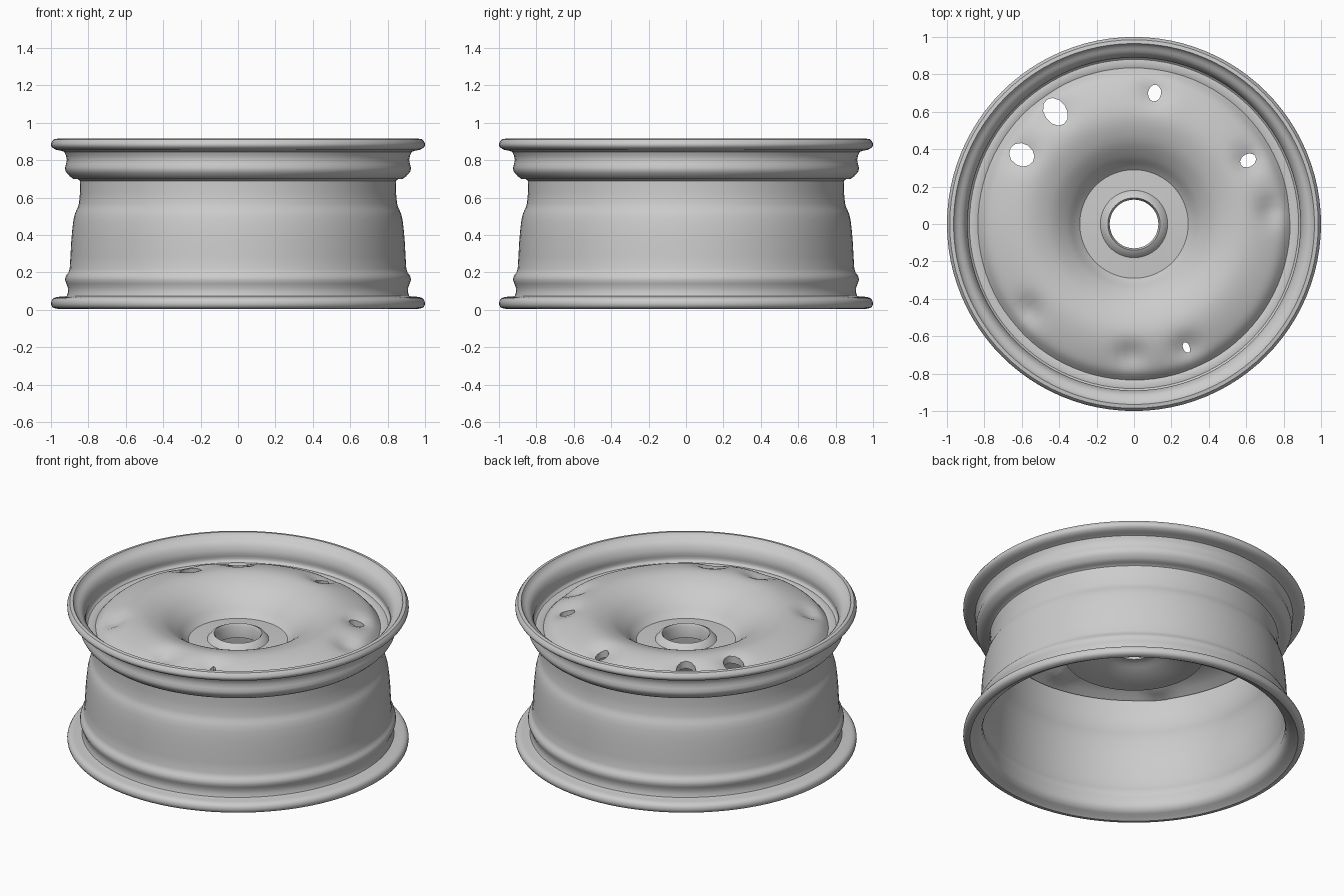
import bpy, bmesh, math
from mathutils import Vector

cube = bpy.data.objects.get("Cube")
if cube:
    bpy.data.objects.remove(cube)

SEGMENTS = 96
steel = bpy.data.materials.new("grey_steel")
steel.use_nodes = True
GREY = (0.6, 0.6, 0.6, 1)
steel.diffuse_color = GREY
steel.node_tree.nodes["Principled BSDF"].inputs["Base Color"].default_value = GREY


def add_object(name, bm):
    mesh = bpy.data.meshes.new(name)
    bm.to_mesh(mesh)
    bm.free()
    mesh.materials.append(steel)
    obj = bpy.data.objects.new(name, mesh)
    bpy.context.collection.objects.link(obj)
    return obj


def smooth_path(points, steps=3):
    """Catmull-Rom curve through (radius, height) points."""
    pts = [Vector(p) for p in points]
    pts = [pts[0]] + pts + [pts[-1]]
    path = []
    for a, b, c, d in zip(pts, pts[1:], pts[2:], pts[3:]):
        for i in range(steps):
            t = i / steps
            path.append(0.5 * (2 * b + (c - a) * t + (2 * a - 5 * b + 4 * c - d) * t * t
                               + (3 * b - a - 3 * c + d) * t ** 3))
    return path + [pts[-1]]


def lathe(profile):
    """Closed profile swept around z."""
    bm = bmesh.new()
    rings = []
    for s in range(SEGMENTS):
        a = math.tau * s / SEGMENTS
        rings.append([bm.verts.new((r * math.cos(a), r * math.sin(a), z)) for r, z in profile])
    n = len(profile)
    for s in range(SEGMENTS):
        here, there = rings[s], rings[(s + 1) % SEGMENTS]
        for i in range(n):
            j = (i + 1) % n
            bm.faces.new((here[i], there[i], there[j], here[j]))
    bmesh.ops.recalc_face_normals(bm, faces=bm.faces)
    return bm


def shade(obj):
    bpy.ops.object.select_all(action='DESELECT')
    obj.select_set(True)
    bpy.context.view_layer.objects.active = obj
    bpy.ops.object.shade_smooth_by_angle(angle=math.radians(40))


# Barrel with rolled lips, bead seats and drop centre
barrel_outside = [(0.96, 0.005), (0.99, 0.012), (1.0, 0.035), (0.99, 0.06), (0.96, 0.07),
                  (0.915, 0.075), (0.91, 0.12), (0.925, 0.16), (0.915, 0.19), (0.9, 0.22),
                  (0.892, 0.36), (0.88, 0.48), (0.865, 0.53), (0.85, 0.57), (0.845, 0.69),
                  (0.88, 0.7), (0.915, 0.73), (0.925, 0.76), (0.915, 0.8), (0.93, 0.845),
                  (0.97, 0.855), (0.995, 0.87), (1.0, 0.89), (0.985, 0.912)]
barrel_inside = [(0.965, 0.915), (0.95, 0.895), (0.92, 0.878), (0.9, 0.85), (0.89, 0.81),
                 (0.895, 0.775), (0.88, 0.755), (0.825, 0.745), (0.82, 0.57), (0.855, 0.48),
                 (0.875, 0.22), (0.895, 0.16), (0.885, 0.1), (0.895, 0.045), (0.94, 0.02)]
shade(add_object("rim_barrel", lathe(smooth_path(barrel_outside, 2) + smooth_path(barrel_inside, 2))))

# Domed centre disc with a sunken hub
disc_top = [(0.29, 0.67), (0.315, 0.695), (0.36, 0.745), (0.43, 0.8), (0.5, 0.832),
            (0.57, 0.848), (0.64, 0.845), (0.72, 0.825), (0.79, 0.795), (0.835, 0.75)]
disc_under = [(0.815, 0.735), (0.74, 0.775), (0.64, 0.8), (0.56, 0.795), (0.49, 0.74),
              (0.43, 0.65), (0.41, 0.57)]
hub_under = [(0.36, 0.575), (0.2, 0.605), (0.18, 0.62), (0.13, 0.62)]
hub_top = [(0.13, 0.69), (0.14, 0.71), (0.16, 0.7), (0.18, 0.675)]
bm = lathe(smooth_path(disc_top, 4) + smooth_path(disc_under) + hub_under + hub_top)

# Vents: x, y, half length along the radius, half width (zero for a dent only)
vents = [(-0.42, 0.6, 0.08, 0.06), (-0.6, 0.37, 0.07, 0.06), (0.11, 0.7, 0.045, 0.035),
         (0.61, 0.34, 0.045, 0.035), (0.28, -0.66, 0.03, 0.018),
         (0.73, 0.07, 0, 0), (-0.02, -0.7, 0, 0), (-0.56, -0.46, 0, 0)]
for v in bm.verts:
    if math.hypot(v.co.x, v.co.y) > 0.5:
        for x, y, length, width in vents:
            near = math.hypot(v.co.x - x, v.co.y - y) / 0.07
            v.co.z -= 0.035 * math.exp(-near * near)
disc = add_object("centre_disc", bm)

# Cut the open vents through the disc
for x, y, length, width in vents:
    if not width:
        continue
    cut = bmesh.new()
    bmesh.ops.create_cone(cut, cap_ends=True, segments=12, radius1=1, radius2=1, depth=0.5)
    cutter = add_object("vent_cutter", cut)
    cutter.location = (x, y, 0.75)
    cutter.scale = (length, width, 1)
    cutter.rotation_euler.z = math.atan2(y, x)
    cutter.hide_render = True
    bpy.context.view_layer.update()
    mod = disc.modifiers.new("vent", 'BOOLEAN')
    mod.operation = 'DIFFERENCE'
    mod.solver = 'EXACT'
    mod.object = cutter
    bpy.context.view_layer.objects.active = disc
    bpy.ops.object.modifier_apply(modifier=mod.name)
    bpy.data.objects.remove(cutter)
shade(disc)
